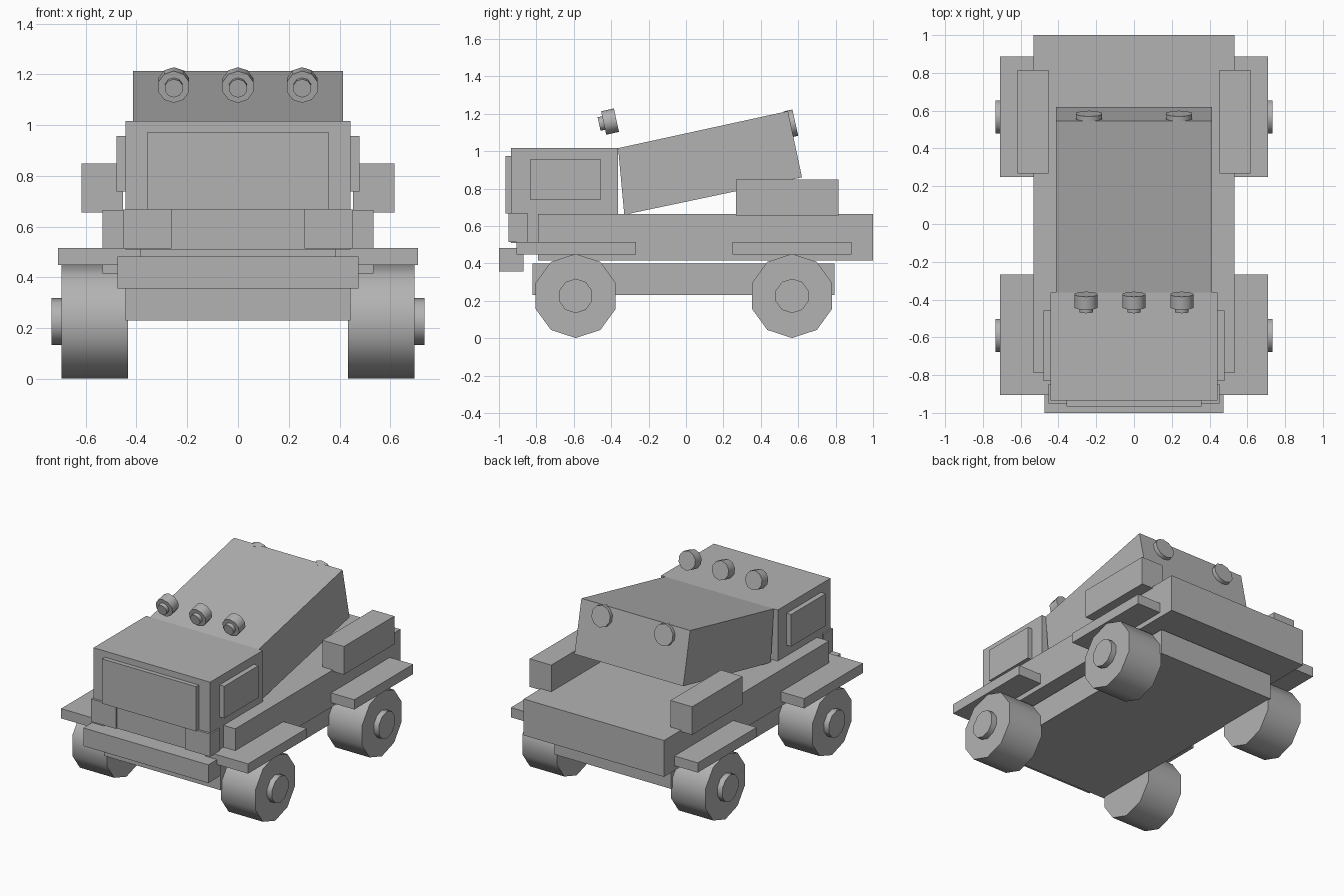
import bpy, math
from mathutils import Vector, Matrix

if "Cube" in bpy.data.objects:
    bpy.data.objects.remove(bpy.data.objects["Cube"])

grey = bpy.data.materials.new("plain grey")
grey.diffuse_color = (0.45, 0.45, 0.45, 1)
grey.use_nodes = True
grey.node_tree.nodes["Principled BSDF"].inputs["Base Color"].default_value = grey.diffuse_color


def finish(obj, name):
    obj.name = name
    obj.data.materials.append(grey)
    return obj


def box(name, x, y, z):
    """Box from (min, max) ranges."""
    bpy.ops.mesh.primitive_cube_add(size=1)
    obj = bpy.context.object
    obj.data.transform(Matrix.LocRotScale(
        Vector([(a + b) / 2 for a, b in (x, y, z)]), None,
        Vector([b - a for a, b in (x, y, z)])))
    return finish(obj, name)


def pair(name, x, y, z):
    """Matching boxes on both sides."""
    box("right_" + name, x, y, z)
    box("left_" + name, (-x[1], -x[0]), y, z)


def disc(name, centre, axis, radius, depth):
    """Ten-sided cylinder along an axis with a corner pointing up."""
    bpy.ops.mesh.primitive_cylinder_add(vertices=10, radius=radius, depth=depth)
    obj = bpy.context.object
    w = Vector(axis).normalized()
    u = Vector((0, 0, 1)).cross(w).normalized()
    v = w.cross(u)
    rot = Matrix((u, v, w)).transposed().to_4x4()
    obj.data.transform(Matrix.Translation(centre) @ rot)
    bpy.ops.object.shade_smooth_by_angle(angle=math.radians(50))
    return finish(obj, name)


# chassis, bed and bumper
box("chassis", (-0.443, 0.443), (-0.82, 0.795), (0.23, 0.40))
box("bed", (-0.533, 0.533), (-0.79, 1.0), (0.415, 0.665))
box("bumper", (-0.475, 0.475), (-1.0, -0.87), (0.357, 0.482))

# cab with windows and headlights
box("cab", (-0.443, 0.443), (-0.935, -0.363), (0.51, 1.016))
box("windshield", (-0.357, 0.357), (-0.965, -0.92), (0.667, 0.974))
pair("side_window", (0.43, 0.478), (-0.832, -0.458), (0.738, 0.958))
pair("headlight", (0.263, 0.453), (-0.95, -0.847), (0.513, 0.668))

# fenders and rear side boxes
pair("front_fender", (0.384, 0.71), (-0.905, -0.268), (0.448, 0.515))
pair("rear_fender", (0.384, 0.71), (0.248, 0.886), (0.448, 0.515))
pair("storage_box", (0.453, 0.617), (0.268, 0.815), (0.655, 0.848))

# tilted cargo box, extruded from its side profile
profile = [(-0.363, 1.016), (-0.33, 0.66), (0.62, 0.86), (0.545, 1.214)]
verts = [(x, y, z) for x in (-0.413, 0.413) for y, z in profile]
faces = [(3, 2, 1, 0), (4, 5, 6, 7)]
faces += [(i, (i + 1) % 4, (i + 1) % 4 + 4, i + 4) for i in range(4)]
mesh = bpy.data.meshes.new("cargo_box")
mesh.from_pydata(verts, [], faces)
cargo = bpy.data.objects.new("cargo_box", mesh)
bpy.context.collection.objects.link(cargo)
finish(cargo, "cargo_box")

# wheels and hubs
for end, y in (("front", -0.59), ("rear", 0.567)):
    for side, s in (("left", -1), ("right", 1)):
        disc(f"{side}_{end}_wheel", (s * 0.565, y, 0.226), (s, 0, 0), 0.225, 0.262)
        disc(f"{side}_{end}_hub", (s * 0.695, y, 0.226), (s, 0, 0), 0.092, 0.078)

# roof lamps, tilted with the cargo box
tilt = Vector((0, 0.977, 0.215))
for i, x in enumerate((-0.253, 0, 0.253)):
    disc(f"roof_lamp_{i}", Vector((x, -0.406, 1.158)), tilt, 0.064, 0.07)
    disc(f"roof_lamp_lens_{i}", Vector((x, -0.438, 1.151)), tilt, 0.037, 0.055)

# rear lamps on the cargo box
for side, x in (("left", -0.238), ("right", 0.238)):
    disc(f"{side}_rear_lamp", Vector((x, 0.56, 1.147)), tilt, 0.072, 0.05)
